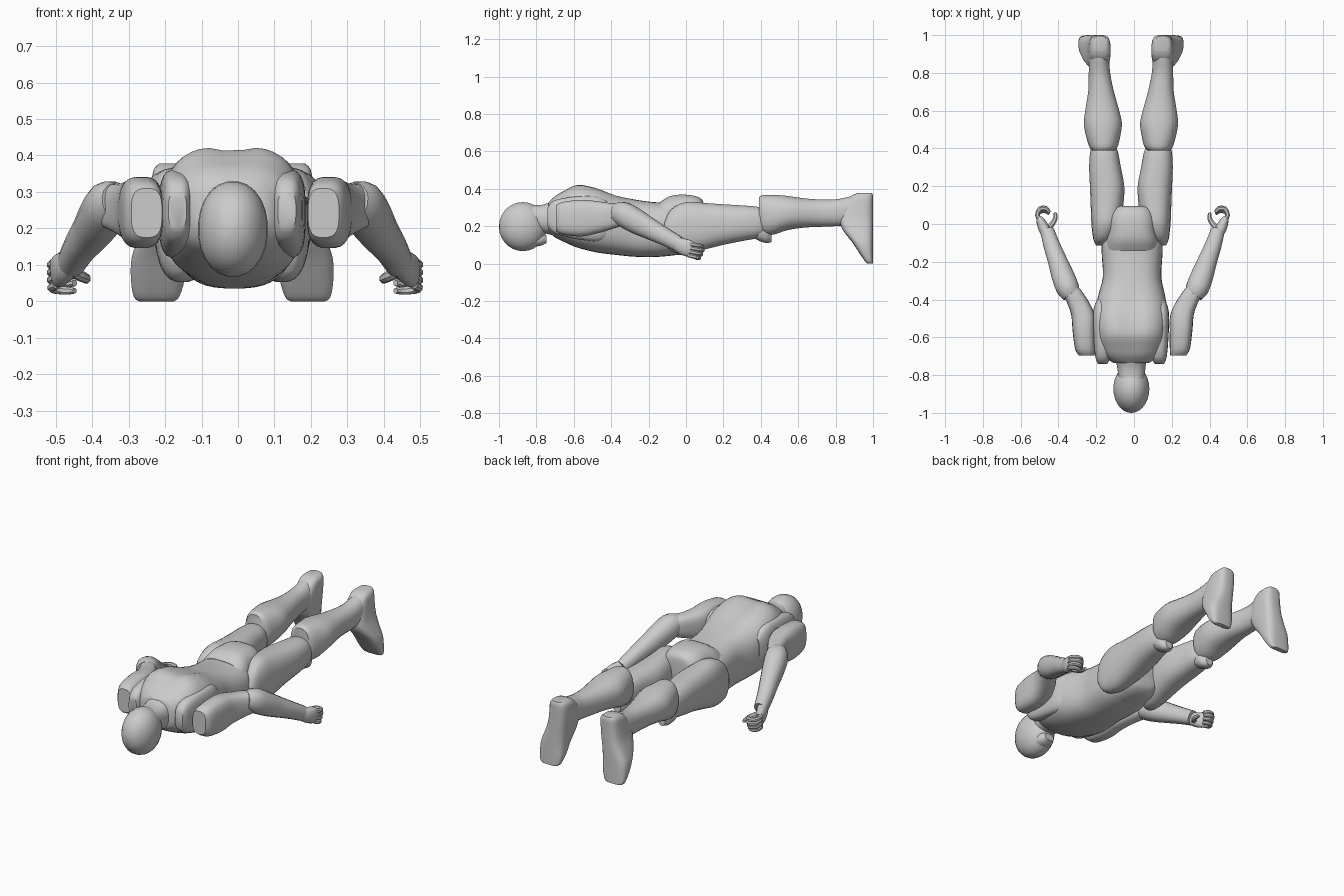
import bpy, bmesh, math
from mathutils import Vector

grey = bpy.data.materials.new("plain grey")
grey.diffuse_color = (0.6, 0.6, 0.6, 1)


def spline(rows, steps):
    """Catmull-Rom interpolation of rows of numbers."""
    out = []
    for i in range(len(rows) - 1):
        a, b = rows[max(i - 1, 0)], rows[i]
        c, d = rows[i + 1], rows[min(i + 2, len(rows) - 1)]
        for k in range(steps):
            t = k / steps
            out.append([0.5 * (2 * q + (r - p) * t + (2 * p - 5 * q + 4 * r - s) * t * t
                               + (3 * q - p - 3 * r + s) * t ** 3)
                        for p, q, r, s in zip(a, b, c, d)])
    return out + [list(rows[-1])]


def ring(centre, u, v, n, power):
    """Super-ellipse section spanned by the half axes u and v."""
    pts = []
    for i in range(n):
        t = 2 * math.pi * (i + 0.5) / n
        c, s = math.cos(t), math.sin(t)
        pts.append(centre + u * math.copysign(abs(c) ** (2 / power), c)
                   + v * math.copysign(abs(s) ** (2 / power), s))
    return pts


def skin(name, rings, pair=None, dent=None):
    """Skin rings into a closed part; pair gives the mirror plane for a second copy."""
    for label, side in ((name, 1),) if pair is None else (("right_" + name, 1), ("left_" + name, -1)):
        bm = bmesh.new()
        rows = []
        for r in rings:
            row = []
            for p in r:
                q = p.copy()
                if dent:
                    q.z -= dent(q)
                if pair is not None:
                    q.x = pair + side * q.x
                row.append(bm.verts.new(q))
            rows.append(row)
        n = len(rows[0])
        for a, b in zip(rows, rows[1:]):
            for i in range(n):
                j = (i + 1) % n
                bm.faces.new((a[i], a[j], b[j], b[i]))
        bm.faces.new(rows[0])
        bm.faces.new(rows[-1])
        bmesh.ops.recalc_face_normals(bm, faces=bm.faces)
        me = bpy.data.meshes.new(label)
        bm.to_mesh(me)
        bm.free()
        me.materials.append(grey)
        ob = bpy.data.objects.new(label, me)
        bpy.context.collection.objects.link(ob)
        bpy.ops.object.select_all(action='DESELECT')
        ob.select_set(True)
        bpy.context.view_layer.objects.active = ob
        bpy.ops.object.shade_smooth_by_angle(angle=math.radians(42))


def loft(name, rows, axis='y', pair=None, n=24, power=2.4, steps=3, dent=None):
    """Rows are (position, x0, x1, w0, w1); w is z along y, or y along z."""
    rings = []
    for p, x0, x1, w0, w1 in spline(rows, steps):
        x, w = (x0 + x1) / 2, (w0 + w1) / 2
        c = Vector((x, p, w)) if axis == 'y' else Vector((x, w, p))
        v = Vector((0, 0, 1)) if axis == 'y' else Vector((0, 1, 0))
        rings.append(ring(c, Vector(((x1 - x0) / 2, 0, 0)), v * (w1 - w0) / 2, n, power))
    skin(name, rings, pair, dent)


def tube(name, rows, pair, n=16, steps=3, power=2.2):
    """Rows are (x, y, z, half width, half height) along a bent path."""
    pts = spline(rows, steps)
    rings = []
    for i, (x, y, z, a, b) in enumerate(pts):
        t = (Vector(pts[min(i + 1, len(pts) - 1)][:3]) - Vector(pts[max(i - 1, 0)][:3])).normalized()
        u = t.cross(Vector((0, 0, 1))).normalized()
        rings.append(ring(Vector((x, y, z)), u * a, u.cross(t) * b, n, power))
    skin(name, rings, pair)


MID, ARM = -0.016, -0.008

# Head: egg shape with the face down
head = []
for i in range(15):
    t = math.pi * (i + 0.15) / 14.3
    s = math.sin(t)
    y = -0.872 - 0.128 * math.cos(t)
    head.append((y, -0.014 - 0.096 * s, -0.014 + 0.096 * s, 0.198 - 0.132 * s, 0.198 + 0.132 * s))
loft("head", head, steps=1, power=2.1)
loft("jaw", [(-0.83, -0.07, 0.042, 0.09, 0.18), (-0.78, -0.065, 0.037, 0.095, 0.17),
             (-0.745, -0.045, 0.017, 0.11, 0.15)])
loft("neck", [(-0.84, -0.08, 0.055, 0.18, 0.315), (-0.77, -0.088, 0.06, 0.165, 0.315),
              (-0.70, -0.1, 0.07, 0.15, 0.34), (-0.64, -0.11, 0.08, 0.15, 0.37)])


# Chest and back, with a shallow groove between the shoulder blades
def spine(p):
    if p.z < 0.25:
        return 0
    return 0.022 * math.exp(-((p.x - MID) / 0.05) ** 2 - ((p.y + 0.52) / 0.14) ** 2)


loft("torso", [(-0.735, -0.11, 0.08, 0.17, 0.33), (-0.70, -0.16, 0.13, 0.14, 0.365),
               (-0.65, -0.185, 0.155, 0.115, 0.395), (-0.58, -0.2, 0.17, 0.085, 0.428),
               (-0.48, -0.21, 0.18, 0.06, 0.41), (-0.38, -0.19, 0.165, 0.047, 0.37),
               (-0.28, -0.165, 0.145, 0.037, 0.345), (-0.18, -0.17, 0.15, 0.035, 0.33),
               (-0.10, -0.17, 0.15, 0.04, 0.325), (-0.02, -0.14, 0.12, 0.05, 0.31)],
     n=40, power=2.7, dent=spine)

# Shoulder sockets on the sides of the chest
loft("shoulder_socket", [(-0.74, 0.125, 0.175, 0.2, 0.3), (-0.70, 0.11, 0.19, 0.16, 0.34),
                         (-0.58, 0.11, 0.2, 0.13, 0.36), (-0.46, 0.11, 0.2, 0.12, 0.355),
                         (-0.40, 0.11, 0.18, 0.16, 0.31)], pair=MID, power=3)

# Pelvis block with a raised seat
loft("pelvis", [(-0.14, -0.155, 0.13, 0.05, 0.33), (-0.09, -0.15, 0.13, 0.045, 0.36),
                (-0.03, -0.14, 0.12, 0.045, 0.37), (0.04, -0.135, 0.115, 0.055, 0.365),
                (0.085, -0.105, 0.09, 0.08, 0.345), (0.095, -0.08, 0.06, 0.12, 0.31)], power=3)

# Legs
loft("thigh", [(-0.115, 0.14, 0.185, 0.12, 0.22), (-0.08, 0.1, 0.2, 0.065, 0.29),
               (0.0, 0.06, 0.21, 0.052, 0.33), (0.1, 0.04, 0.214, 0.075, 0.325),
               (0.2, 0.035, 0.218, 0.1, 0.318), (0.3, 0.053, 0.222, 0.12, 0.312),
               (0.38, 0.068, 0.217, 0.135, 0.305), (0.42, 0.085, 0.205, 0.15, 0.29)],
     pair=MID, power=2.5)
loft("kneecap", [(0.36, 0.1, 0.19, 0.14, 0.22), (0.39, 0.09, 0.2, 0.122, 0.24),
                 (0.43, 0.095, 0.195, 0.11, 0.24), (0.457, 0.12, 0.17, 0.115, 0.2)], pair=MID)
loft("calf", [(0.39, 0.09, 0.205, 0.19, 0.355), (0.41, 0.07, 0.222, 0.155, 0.367),
              (0.47, 0.055, 0.24, 0.155, 0.368), (0.54, 0.048, 0.25, 0.178, 0.363),
              (0.63, 0.07, 0.238, 0.192, 0.35), (0.71, 0.092, 0.226, 0.196, 0.344),
              (0.8, 0.11, 0.224, 0.2, 0.344), (0.88, 0.115, 0.222, 0.205, 0.36),
              (0.95, 0.12, 0.215, 0.22, 0.37)], pair=MID, power=2.3)
loft("foot", [(0.0, 0.16, 0.255, 0.972, 1.0), (0.012, 0.145, 0.27, 0.957, 1.0),
              (0.06, 0.13, 0.278, 0.924, 1.0), (0.12, 0.125, 0.276, 0.884, 1.0),
              (0.18, 0.118, 0.255, 0.838, 1.0), (0.24, 0.112, 0.235, 0.82, 1.0),
              (0.31, 0.108, 0.224, 0.84, 1.0), (0.36, 0.113, 0.216, 0.88, 1.0),
              (0.378, 0.13, 0.2, 0.92, 0.995)], axis='z', pair=MID, power=3.2)

# Arms
loft("upper_arm", [(-0.695, 0.2, 0.285, 0.175, 0.31), (-0.66, 0.197, 0.305, 0.155, 0.33),
                   (-0.56, 0.197, 0.318, 0.145, 0.342), (-0.48, 0.2, 0.325, 0.16, 0.335),
                   (-0.41, 0.232, 0.35, 0.18, 0.325), (-0.35, 0.272, 0.385, 0.2, 0.32),
                   (-0.31, 0.305, 0.4, 0.215, 0.3)], pair=ARM, power=3)
tube("forearm", [(0.322, -0.375, 0.275, 0.05, 0.05), (0.345, -0.335, 0.265, 0.062, 0.066),
                 (0.37, -0.27, 0.228, 0.06, 0.066), (0.395, -0.2, 0.19, 0.052, 0.058),
                 (0.425, -0.12, 0.148, 0.045, 0.048), (0.45, -0.04, 0.105, 0.038, 0.042)], ARM)

# Hands: palm, four curled fingers and a thumb
tube("palm", [(0.452, -0.055, 0.11, 0.028, 0.036), (0.468, -0.025, 0.095, 0.03, 0.043),
              (0.484, 0.01, 0.083, 0.024, 0.046), (0.492, 0.03, 0.077, 0.016, 0.04)], ARM)
for i, label in enumerate(("index", "middle", "ring", "little")):
    z, r = 0.108 - 0.021 * i, 0.0125 - 0.001 * (i == 3)
    k = (0.95, 1.0, 0.9, 0.75)[i]
    tube(label + "_finger",
         [(0.49, 0.015, z, r, r), (0.504, 0.015 + 0.035 * k, z - 0.008, r, r),
          (0.49, 0.015 + 0.066 * k, z - 0.014, r, r),
          (0.46, 0.015 + 0.07 * k, z - 0.016, r, r),
          (0.44, 0.015 + 0.05 * k, z - 0.016, r * 0.7, r * 0.7)], ARM, n=8, steps=2)
tube("thumb", [(0.455, -0.03, 0.085, 0.016, 0.016), (0.425, 0.0, 0.07, 0.015, 0.015),
               (0.408, 0.032, 0.062, 0.013, 0.013), (0.41, 0.06, 0.058, 0.009, 0.009)], ARM, n=8, steps=2)
